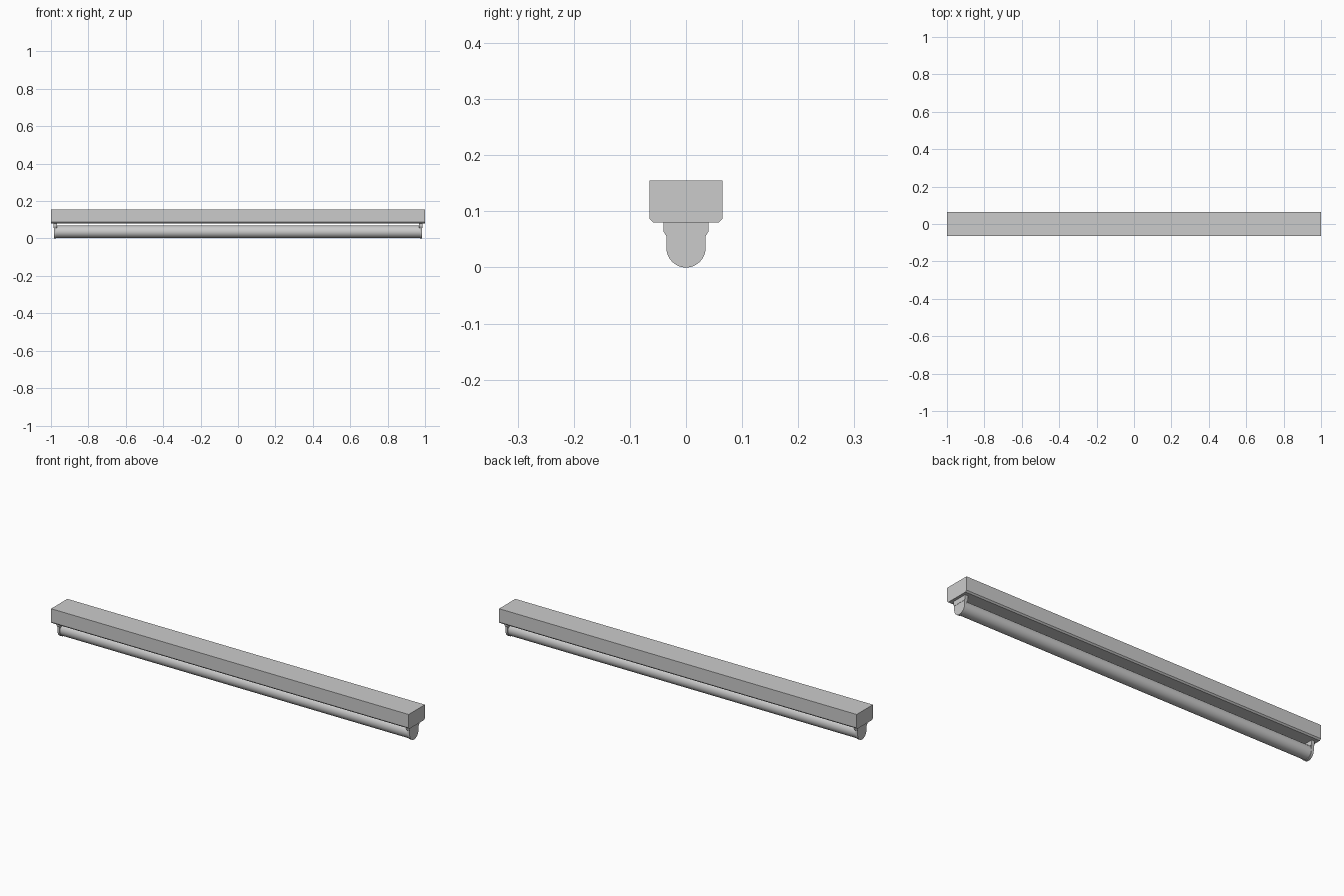
import bpy, bmesh, math

if "Cube" in bpy.data.objects:
    bpy.data.objects.remove(bpy.data.objects["Cube"])


def extrude_x(name, profile, x0, x1):
    """Extrude a closed (y, z) profile along x."""
    bm = bmesh.new()
    face = bm.faces.new([bm.verts.new((x0, y, z)) for y, z in profile])
    geom = bmesh.ops.extrude_face_region(bm, geom=[face])["geom"]
    verts = [g for g in geom if isinstance(g, bmesh.types.BMVert)]
    bmesh.ops.translate(bm, verts=verts, vec=(x1 - x0, 0, 0))
    bmesh.ops.recalc_face_normals(bm, faces=bm.faces)
    mesh = bpy.data.meshes.new(name)
    bm.to_mesh(mesh)
    bm.free()
    obj = bpy.data.objects.new(name, mesh)
    bpy.context.collection.objects.link(obj)
    return obj


def smooth(obj):
    bpy.ops.object.select_all(action='DESELECT')
    obj.select_set(True)
    bpy.context.view_layer.objects.active = obj
    bpy.ops.object.shade_smooth_by_angle(angle=math.radians(30))


def mirrored(half):
    return half + [(-y, z) for y, z in reversed(half)]


R = 0.035

# Ceiling housing with chamfered lower edges
extrude_x("housing", mirrored([(0.058, 0.08), (0.065, 0.087), (0.065, 0.155)]), -1, 1)

# Lamp holders: rounded plate below, wider shoulder on top
arc = [(R * math.cos(math.pi * i / 24), R - R * math.sin(math.pi * i / 24)) for i in range(25)]
plate = [(R, 0.08)] + arc + [(-R, 0.08)]
shoulder = mirrored([(0.035, 0.056), (0.04, 0.064), (0.04, 0.0805)])
for side, s in (("left", -1), ("right", 1)):
    smooth(extrude_x(f"{side}_lamp_holder", plate, s * 0.973, s * 0.985))
    extrude_x(f"{side}_holder_shoulder", shoulder, s * 0.969, s * 0.986)

# Fluorescent tube
bpy.ops.mesh.primitive_cylinder_add(vertices=32, radius=0.033, depth=1.95,
                                    location=(0, 0, 0.036), rotation=(0, math.pi / 2, 0))
tube = bpy.context.object
tube.name = "tube"
smooth(tube)
